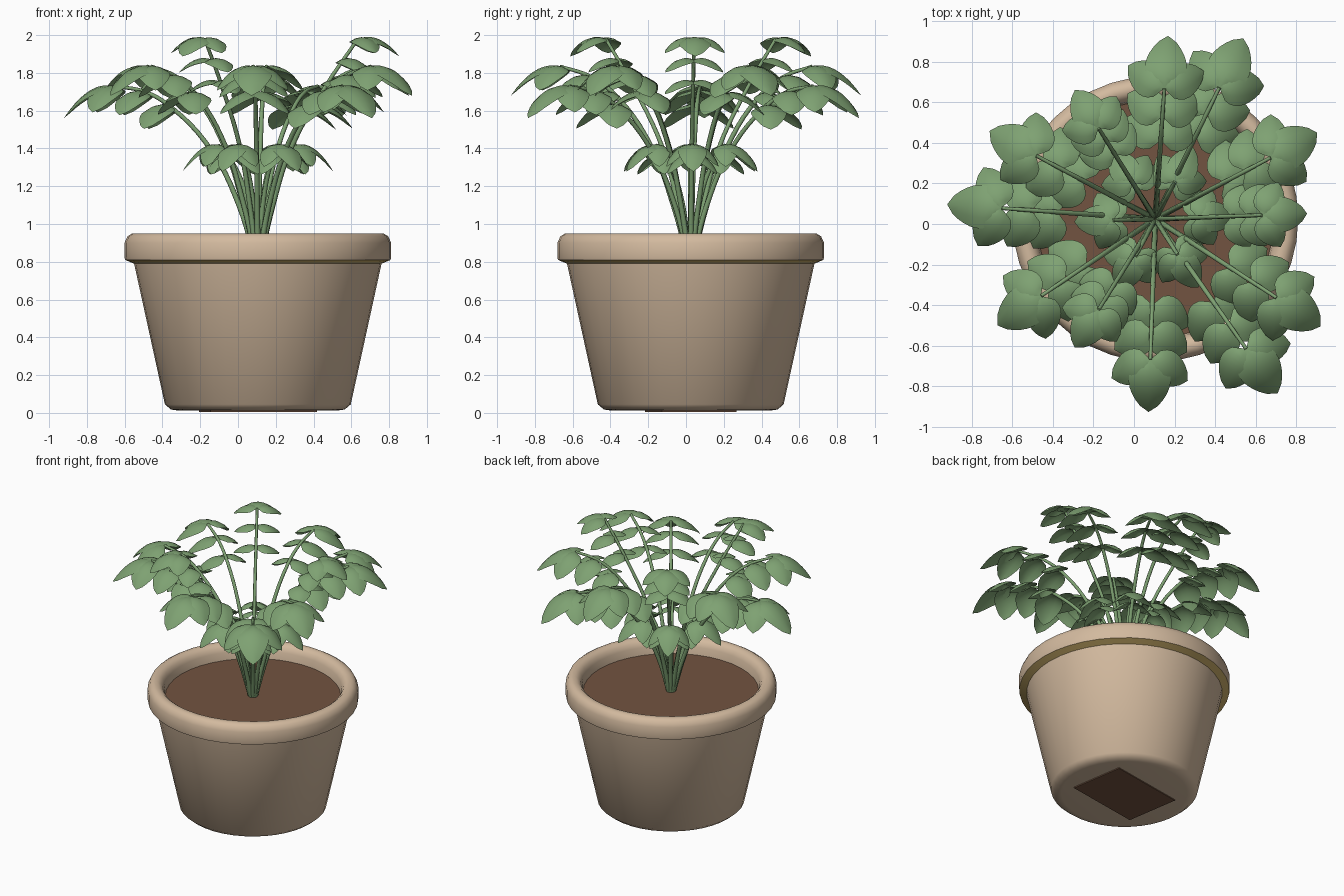
import bpy, bmesh
from math import sin, cos, pi, radians
from mathutils import Matrix, Vector

cube = bpy.data.objects.get("Cube")
if cube:
    bpy.data.objects.remove(cube)

CENTRE = Vector((0.105, 0.025, 0))


def material(name, rgb):
    m = bpy.data.materials.new(name)
    m.use_nodes = True
    m.diffuse_color = (*rgb, 1)
    m.node_tree.nodes["Principled BSDF"].inputs["Base Color"].default_value = (*rgb, 1)
    return m


clay = material("clay", (0.65, 0.49, 0.345))
ochre = material("ochre", (0.62, 0.44, 0.15))
earth = material("earth", (0.17, 0.088, 0.052))
green = material("green", (0.21, 0.36, 0.17))


def finish(bm, name, mats, angle=40):
    mesh = bpy.data.meshes.new(name)
    bm.to_mesh(mesh)
    bm.free()
    ob = bpy.data.objects.new(name, mesh)
    bpy.context.collection.objects.link(ob)
    for m in mats:
        mesh.materials.append(m)
    select(ob)
    bpy.ops.object.shade_smooth_by_angle(angle=radians(angle))
    return ob


def select(ob):
    bpy.ops.object.select_all(action="DESELECT")
    ob.select_set(True)
    bpy.context.view_layer.objects.active = ob


# Pot: turned profile, with the underside of the lip in ochre
PROFILE = [(0, 0.012), (0.42, 0.012), (0.46, 0.018), (0.492, 0.045), (0.655, 0.79),
           (0.703, 0.81), (0.706, 0.825), (0.706, 0.90), (0.69, 0.935), (0.665, 0.95),
           (0.635, 0.95), (0.61, 0.93), (0.595, 0.90), (0.585, 0.83)]
bm = bmesh.new()
ring = [bm.verts.new(CENTRE + Vector((r, 0, z))) for r, z in PROFILE]
edges = [bm.edges.new(pair) for pair in zip(ring, ring[1:])]
bmesh.ops.spin(bm, geom=ring + edges, cent=CENTRE, axis=(0, 0, 1), angle=2 * pi, steps=40)
bmesh.ops.remove_doubles(bm, verts=bm.verts[:], dist=0.0005)
bmesh.ops.recalc_face_normals(bm, faces=bm.faces[:])
for f in bm.faces:
    if 0.79 < f.calc_center_median().z < 0.81:
        f.material_index = 1
finish(bm, "pot", [clay, ochre])

# Soil surface
bm = bmesh.new()
bmesh.ops.create_circle(bm, cap_ends=True, segments=40, radius=0.59,
                        matrix=Matrix.Translation(CENTRE + Vector((0, 0, 0.845))))
finish(bm, "soil", [earth])

# Thin plate under the pot
bm = bmesh.new()
bmesh.ops.create_cube(bm, size=1, matrix=Matrix.Translation(CENTRE + Vector((0, 0, 0.009)))
                      @ Matrix.Rotation(radians(9), 4, "Z")
                      @ Matrix.Diagonal((0.57, 0.40, 0.008, 1)))
finish(bm, "base_plate", [earth])


def add_leaf(bm, origin, heading, length, half_width, rise, droop):
    """Full oval leaf with a short point, arching over and cupping downwards."""
    turn = Matrix.Rotation(heading, 3, "Z")
    rows, cols, grid = 9, 4, []
    for i in range(rows + 1):
        t = i / rows
        w = half_width * max(sin(pi * t ** 0.74), 0) ** 0.65
        row = []
        for j in range(cols + 1):
            s = 2 * j / cols - 1
            z = length * (rise * t - droop * t * t) - 0.35 * w * s * s
            row.append(bm.verts.new(origin + turn @ Vector((length * t, w * s, z))))
        grid.append(row)
    for a, b in zip(grid, grid[1:]):
        for j in range(cols):
            bm.faces.new((a[j], b[j], b[j + 1], a[j + 1]))


def along(path, t):
    """Point at a fraction of the path's length."""
    lengths = [(b - a).length for a, b in zip(path, path[1:])]
    d = t * sum(lengths)
    for a, b, seg in zip(path, path[1:], lengths):
        if d <= seg:
            return a.lerp(b, d / seg)
        d -= seg
    return path[-1]


# Frond kinds: stem as (radius, height), leaf rise and droop, tip length, lower pairs,
# then heading and reach of each frond
KINDS = {
    "tall": ([(0.015, 0.83), (0.08, 1.1), (0.17, 1.39), (0.36, 1.73), (0.53, 1.98)],
             0.4, 0.82, 0.22, (0.895, 0.785), {2: 1, 122: 1, 238: 1}),
    "wide": ([(0.015, 0.83), (0.1, 1.1), (0.24, 1.38), (0.45, 1.61), (0.6, 1.70), (0.76, 1.73)],
             0.25, 0.88, 0.27, (0.88, 0.76), {64: 0.95, 176: 1, 305: 1.03}),
    "middle": ([(0.015, 0.83), (0.09, 1.1), (0.2, 1.4), (0.38, 1.67), (0.52, 1.78), (0.68, 1.835)],
               0.25, 0.85, 0.26, (0.88, 0.76),
               {28: 0.95, 86: 0.95, 152: 0.98, 214: 1, 268: 1.02, 327: 1.05}),
    "short": ([(0.015, 0.83), (0.05, 1.1), (0.12, 1.3), (0.21, 1.42)],
              0.2, 0.95, 0.19, (0.9,), dict.fromkeys(range(2, 360, 60), 1)),
}

stems = bpy.data.curves.new("stems", "CURVE")
stems.dimensions = "3D"
stems.bevel_depth = 0.014
stems.bevel_resolution = 2
stems.resolution_u = 5
stems.use_fill_caps = True

for kind, (profile, rise, droop, tip, pairs, fronds) in KINDS.items():
    bm = bmesh.new()
    for degrees, reach in fronds.items():
        h = radians(degrees)
        path = [CENTRE + Vector((reach * r * cos(h), reach * r * sin(h), z)) for r, z in profile]
        # Stem
        spline = stems.splines.new("BEZIER")
        spline.bezier_points.add(len(path) - 1)
        for i, (p, co) in enumerate(zip(spline.bezier_points, path)):
            p.co = co
            p.handle_left_type = p.handle_right_type = "AUTO"
            p.radius = 1.1 - 0.45 * i / (len(path) - 1)
        # Three leaves at the end, then pairs further down
        add_leaf(bm, path[-1], h, tip, tip * 0.4, rise, droop)
        for side in (-1, 1):
            add_leaf(bm, path[-1], h + side * radians(62), tip * 0.82, tip * 0.35, rise, droop)
            for t in pairs:
                add_leaf(bm, along(path, t), h + side * radians(60), tip * 0.8, tip * 0.35,
                         rise, droop * 0.95)
    bmesh.ops.remove_doubles(bm, verts=bm.verts[:], dist=0.0001)
    finish(bm, kind + "_leaves", [green], 60)

stem_object = bpy.data.objects.new("stems", stems)
bpy.context.collection.objects.link(stem_object)
stems.materials.append(green)
select(stem_object)
bpy.ops.object.convert(target="MESH")
bpy.ops.object.shade_smooth_by_angle(angle=radians(50))
